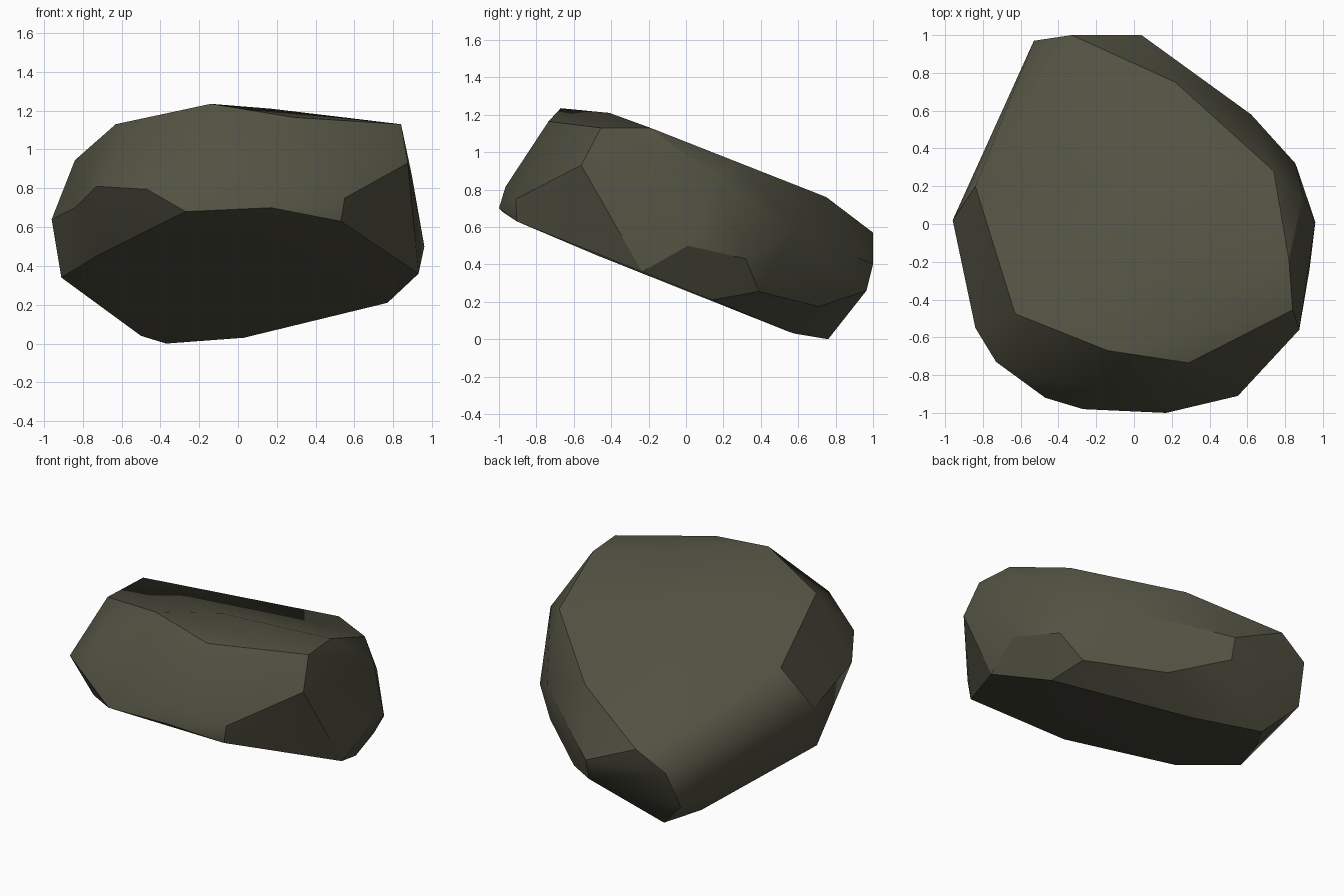
import bpy, bmesh, math

if "Cube" in bpy.data.objects:
    bpy.data.objects.remove(bpy.data.objects["Cube"])

# Corner points of the boulder, grouped by ring
top_rim = [(-.14, -.67, 1.235), (.29, -.735, 1.165), (.17, -.41, 1.21), (.84, -.455, 1.13),
           (.82, -.19, 1.13), (.74, .28, .945), (.22, .75, .76), (-.33, 1.0, .57),
           (-.53, .97, .45), (-.65, .6, .725), (-.84, .2, .945), (-.63, -.475, 1.13)]
side_ring = [(-.96, .02, .64), (-.84, -.55, .7), (-.73, -.73, .81), (-.48, -.82, .97),
             (-.47, -.92, .795), (.22, -.965, .815), (.55, -.91, .75), (.875, -.56, .93),
             (.895, .15, .87), (.96, .01, .5), (.855, .32, .43), (.62, .58, .58), (.04, 1.0, .4)]
base_rim = [(-.27, -.98, .68), (.17, -1.0, .7), (.53, -.905, .63), (.93, -.235, .36),
            (.77, .14, .21), (.73, .39, .255), (.33, .71, .175), (.04, .965, .26),
            (.03, .58, .03), (-.37, .76, 0), (-.57, .87, .2), (-.5, .55, .04),
            (-.91, -.08, .34), (-.73, -.48, .45)]

# Faceted stone: the convex skin around the rings
bm = bmesh.new()
for p in top_rim + side_ring + base_rim:
    bm.verts.new(p)
bmesh.ops.convex_hull(bm, input=bm.verts[:])
loose = [v for v in bm.verts if not v.link_faces]
bmesh.ops.delete(bm, geom=loose, context='VERTS')
# Merge triangles that belong to one flat facet
bmesh.ops.dissolve_limit(bm, angle_limit=math.radians(3), verts=bm.verts[:], edges=bm.edges[:])
bmesh.ops.recalc_face_normals(bm, faces=bm.faces[:])
mesh = bpy.data.meshes.new("boulder")
bm.to_mesh(mesh)
bm.free()
boulder = bpy.data.objects.new("boulder", mesh)
bpy.context.collection.objects.link(boulder)

# Dark olive stone
stone = bpy.data.materials.new("dark olive stone")
stone.diffuse_color = (.084, .083, .055, 1)
stone.use_nodes = True
stone.node_tree.nodes["Principled BSDF"].inputs["Base Color"].default_value = stone.diffuse_color
mesh.materials.append(stone)

# Soft shading across gentle edges, crisp at the sharp ones
bpy.context.view_layer.objects.active = boulder
boulder.select_set(True)
bpy.ops.object.shade_smooth_by_angle(angle=math.radians(30))
